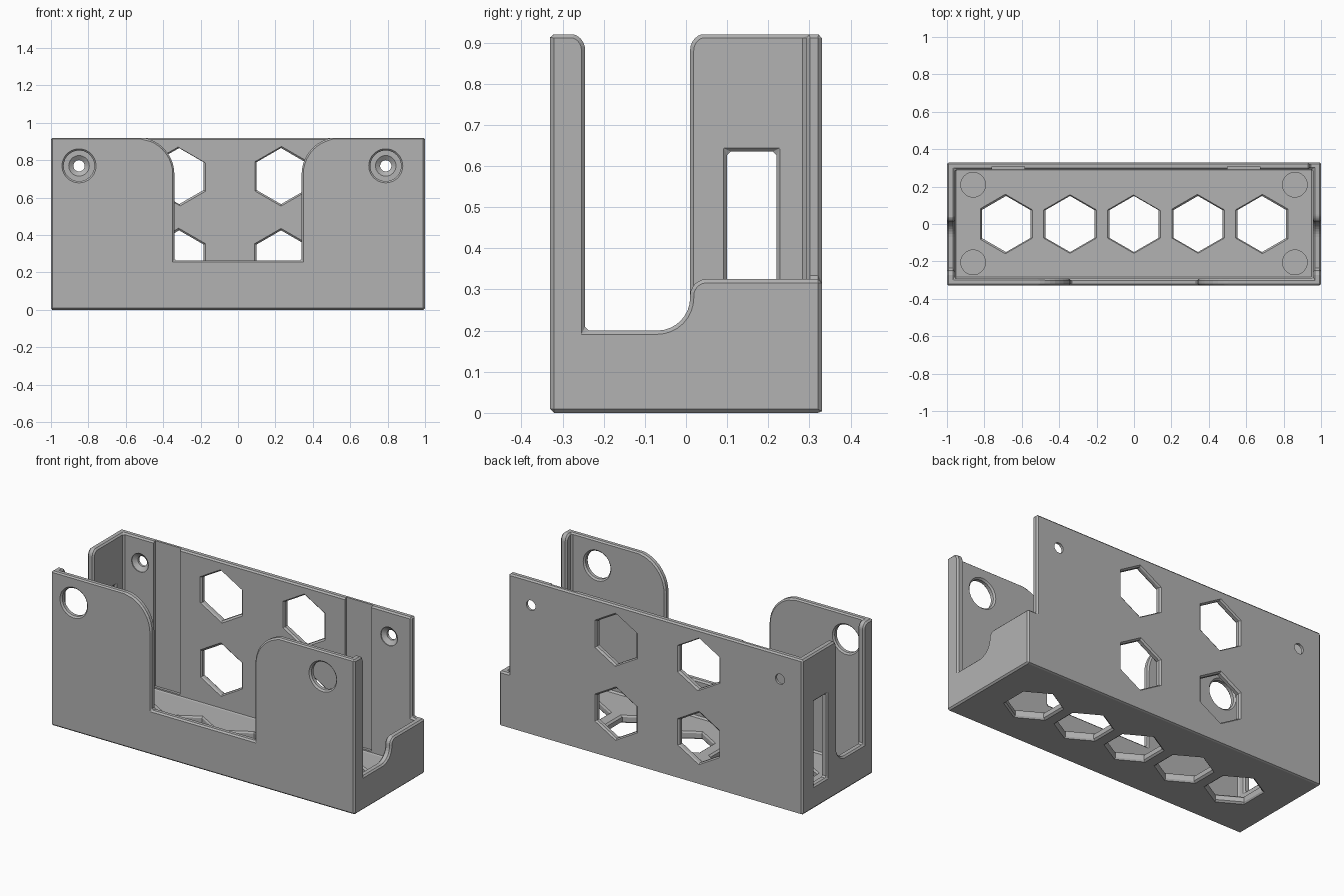
import bpy, bmesh
from math import sin, cos, radians, tau

if "Cube" in bpy.data.objects:
    bpy.data.objects.remove(bpy.data.objects["Cube"])

TOP, HALF_X, HALF_Y = 0.92, 1.0, 0.33
IN_X, IN_Y, FLOOR = 0.958, 0.292, 0.045
PLACE = {"x": lambda a, b, d: (d, a, b),
         "y": lambda a, b, d: (a, d, b),
         "z": lambda a, b, d: (a, b, d)}


def loft(name, axis, sections):
    """Solid from equal-sized 2D outlines placed at depths along an axis."""
    bm = bmesh.new()
    rings = [[bm.verts.new(PLACE[axis](a, b, d)) for a, b in pts] for d, pts in sections]
    n = len(rings[0])
    for lower, upper in zip(rings, rings[1:]):
        for i in range(n):
            j = (i + 1) % n
            bm.faces.new((lower[i], lower[j], upper[j], upper[i]))
    bm.faces.new(rings[0])
    bm.faces.new(rings[-1])
    bmesh.ops.recalc_face_normals(bm, faces=bm.faces)
    mesh = bpy.data.meshes.new(name)
    bm.to_mesh(mesh)
    bm.free()
    obj = bpy.data.objects.new(name, mesh)
    bpy.context.scene.collection.objects.link(obj)
    return obj


def prism(name, axis, pts, lo, hi):
    return loft(name, axis, [(lo, pts), (hi, pts)])


def rect(a0, a1, b0, b1):
    return [(a0, b0), (a1, b0), (a1, b1), (a0, b1)]


def ngon(a, b, r, n):
    return [(a + r * sin(tau * i / n), b + r * cos(tau * i / n)) for i in range(n)]


def arc(a, b, r, start, end, n=6):
    angles = [radians(start + (end - start) * i / n) for i in range(n + 1)]
    return [(a + r * cos(t), b + r * sin(t)) for t in angles]


def apply_modifier(obj, mod):
    bpy.context.view_layer.objects.active = obj
    bpy.ops.object.modifier_apply(modifier=mod.name)


def cut(body, cutter):
    mod = body.modifiers.new("cut", "BOOLEAN")
    mod.operation, mod.solver, mod.object = "DIFFERENCE", "EXACT", cutter
    apply_modifier(body, mod)
    bpy.data.objects.remove(cutter)


# Open box
body = prism("wall_holder", "z", rect(-HALF_X, HALF_X, -HALF_Y, HALF_Y), 0, TOP)
cut(body, prism("cavity", "z", rect(-IN_X, IN_X, -IN_Y, IN_Y), FLOOR, 1.2))

# Front opening with large rounded shoulders
R = 0.2
shoulder = arc(0.34 + R, TOP - R + 0.004, R, 180, 90, 10)
right_side = [(0.34, 0.265)] + shoulder + [(0.34 + R, 1.1)]
front_outline = right_side + [(-a, b) for a, b in reversed(right_side)]
cut(body, prism("front_opening", "y", front_outline, -0.5, -0.2))

# Side slots: one tall wall behind the slot, one low step
r = 0.04
slot_base = [(-0.245, 0.2)] + arc(-0.07, 0.28, 0.08, -90, 0, 8)
front_post = [(-0.245 - r, 1.1)] + arc(-0.245 - r, TOP - r + 0.002, r, 90, 0)
tall = slot_base + arc(0.01 + r, TOP - r + 0.002, r, 180, 90) + [(0.01 + r, 1.1)] + front_post
low = slot_base + arc(0.01 + r, 0.285, r, 180, 90) + [(0.5, 0.325), (0.5, 1.1)] + front_post
cut(body, prism("tall_side_slot", "x", tall, -1.2, -0.9))
cut(body, prism("low_side_slot", "x", low, 0.938, 1.2))

# Side window
cut(body, prism("side_window", "x", rect(0.1, 0.22, 0.135, 0.635), -1.2, -0.9))

# Hexagonal vents in the floor and back wall
for i in range(-2, 3):
    cut(body, prism("floor_vent", "z", ngon(i * 0.342, 0, 0.15, 6), -0.2, 0.2))
for x in (-0.315, 0.23):
    for z in (0.275, 0.715):
        cut(body, prism("back_vent", "y", ngon(x, z, 0.15, 6), 0.2, 0.5))

# Driver access holes in the front wall
SCREWS = (-0.85, 0.79)
for x in SCREWS:
    cut(body, prism("access_hole", "y", ngon(x, 0.77, 0.082, 40), -0.5, -0.2))

# Chamfer every hard edge
bevel = body.modifiers.new("chamfer", "BEVEL")
bevel.width, bevel.segments = 0.009, 1
bevel.limit_method, bevel.angle_limit = "ANGLE", radians(65)
bevel.use_clamp_overlap = False
apply_modifier(body, bevel)

# Countersunk screw holes in the back wall
for x in SCREWS:
    wide, narrow = ngon(x, 0.77, 0.055, 32), ngon(x, 0.77, 0.03, 32)
    cut(body, loft("screw_hole", "y",
                   [(0.25, wide), (0.297, wide), (0.315, narrow), (0.5, narrow)]))

# Shallow vertical grooves inside the back wall
for x0 in (-0.76, 0.5):
    cut(body, prism("groove", "y", rect(x0, x0 + 0.175, 0.056, 1.1), 0.2, 0.308))

# Round foot recesses in the floor
for x in (-0.86, 0.86):
    for y in (-0.205, 0.21):
        cut(body, prism("floor_recess", "z", ngon(x, y, 0.066, 32), 0.022, 0.2))

# Material
grey = bpy.data.materials.new("plain_grey")
grey.use_nodes = True
colour = (0.45, 0.45, 0.45, 1)
grey.diffuse_color = colour
grey.node_tree.nodes["Principled BSDF"].inputs["Base Color"].default_value = colour
body.data.materials.clear()
body.data.materials.append(grey)
for face in body.data.polygons:
    face.material_index = 0
